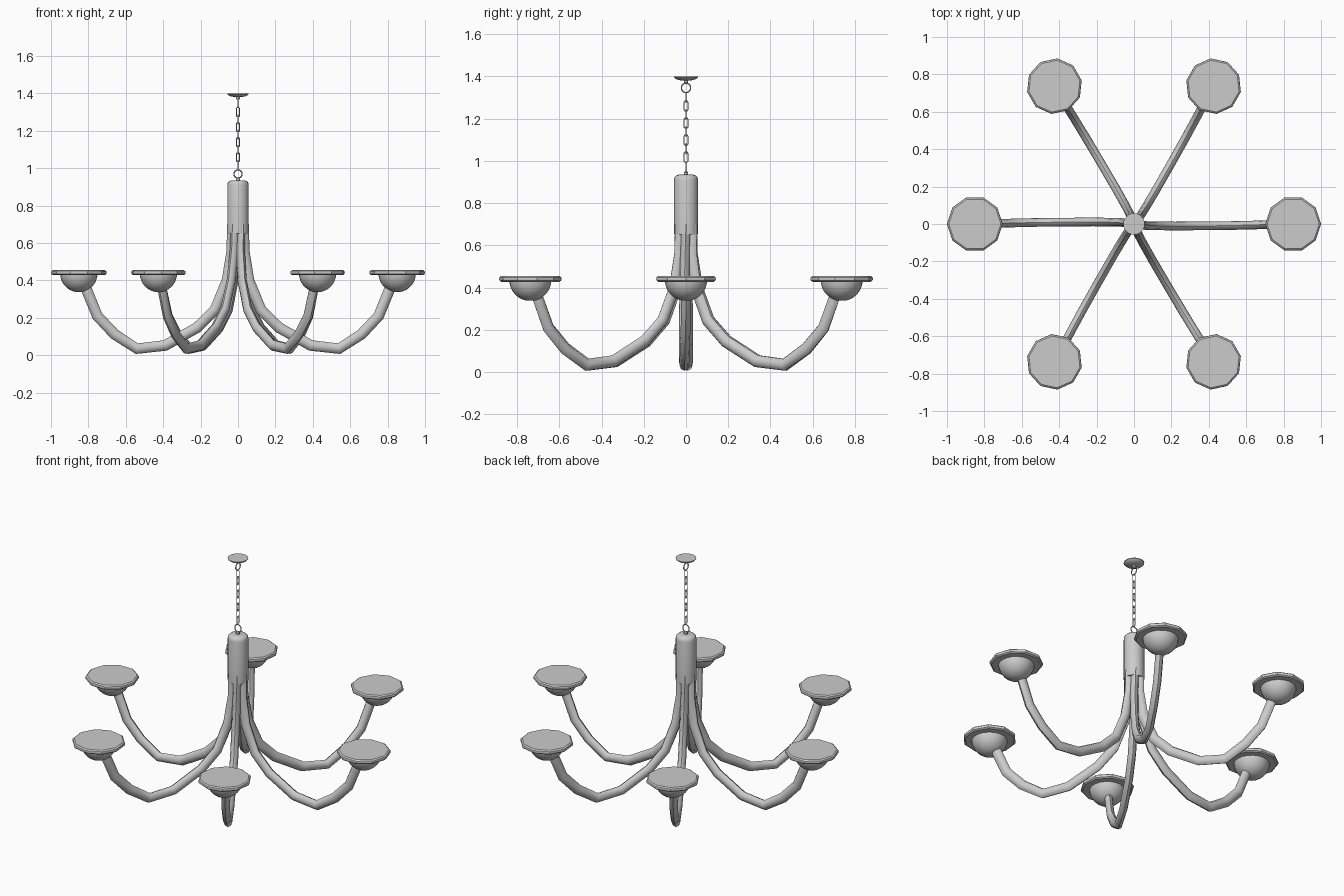
import bpy, bmesh
from math import sin, cos, pi, radians
from mathutils import Vector, Matrix

if "Cube" in bpy.data.objects:
    bpy.data.objects.remove(bpy.data.objects["Cube"])


def finish(name, bm, angle=40):
    bmesh.ops.recalc_face_normals(bm, faces=bm.faces)
    me = bpy.data.meshes.new(name)
    bm.to_mesh(me)
    bm.free()
    ob = bpy.data.objects.new(name, me)
    bpy.context.collection.objects.link(ob)
    bpy.ops.object.select_all(action='DESELECT')
    ob.select_set(True)
    bpy.context.view_layer.objects.active = ob
    bpy.ops.object.shade_smooth_by_angle(angle=radians(angle))
    return ob


def skin(name, rings, closed=False, angle=40):
    """Join equal-sized rings of points into a tube."""
    bm = bmesh.new()
    vs = [[bm.verts.new(p) for p in ring] for ring in rings]
    n, m = len(vs[0]), len(vs)
    for i in range(m if closed else m - 1):
        a, b = vs[i], vs[(i + 1) % m]
        for j in range(n):
            k = (j + 1) % n
            bm.faces.new((a[j], a[k], b[k], b[j]))
    if not closed:
        bm.faces.new(vs[0])
        bm.faces.new(vs[-1])
    return finish(name, bm, angle)


def lathe(name, profile, sides, angle=40):
    return skin(name, [[(r * cos(2 * pi * j / sides), r * sin(2 * pi * j / sides), z)
                        for j in range(sides)] for r, z in profile], angle=angle)


def link(name, z, half_w, half_h, thick, turned):
    """Closed stadium-shaped ring in the XZ plane, or YZ when turned."""
    rings = []
    for i in range(16):
        a = 2 * pi * (i + 0.5) / 16
        d = Vector((cos(a), 0, sin(a)))
        c = d * half_w
        c.z += (half_h - half_w) * (1 if sin(a) > 0 else -1)
        rings.append([c + d * thick * cos(t) + Vector((0, thick * sin(t), 0))
                      for t in (2 * pi * k / 6 for k in range(6))])
    ob = skin(name, rings, closed=True, angle=70)
    ob.location.z = z
    ob.rotation_euler.z = pi / 2 if turned else 0


# central column with a rounded top
lathe("column", [(0.057, 0.652), (0.057, 0.91), (0.054, 0.923), (0.046, 0.931),
                 (0.034, 0.935)], 24)
lathe("column_knob", [(0.010, 0.933), (0.010, 0.945), (0.005, 0.950)], 12)

# ceiling canopy
lathe("canopy", [(0.012, 1.380), (0.035, 1.383), (0.050, 1.389), (0.057, 1.396),
                 (0.057, 1.40)], 24)
lathe("canopy_knob", [(0.005, 1.366), (0.010, 1.371), (0.010, 1.382)], 12)

# hanging chain with a larger ring at each end
link("lower_ring", 0.969, 0.022, 0.022, 0.0032, False)
link("upper_ring", 1.346, 0.022, 0.022, 0.0032, True)
for i in range(8):
    link(f"chain_link_{i + 1}", 1.018 + i * 0.0403, 0.009, 0.025, 0.0025, i % 2 == 0)

# six arms, each ending in a bowl and a ten-sided drip plate
path = [(0.030, 0.70), (0.032, 0.56), (0.058, 0.40), (0.122, 0.245), (0.22, 0.147),
        (0.39, 0.052), (0.54, 0.035), (0.66, 0.112), (0.752, 0.21), (0.806, 0.342),
        (0.828, 0.40)]
shift = [0, -0.004, -0.008, -0.010, -0.011, -0.010, -0.008, -0.005, -0.002, 0, 0]
pts = [Vector((r, s, z)) for (r, z), s in zip(path, shift)]
bowl = [(0.1 * cos(a), 0.437 - 0.1 * sin(a)) for a in (radians(10 * i) for i in range(9))]
plate = [(0.06, 0.428), (0.139, 0.428), (0.147, 0.434), (0.149, 0.441),
         (0.147, 0.449), (0.139, 0.455)]
side = Vector((0, 1, 0))
for i in range(6):
    turn = Matrix.Rotation(i * pi / 3, 4, 'Z')
    rings = []
    for k, p in enumerate(pts):
        t = (pts[min(k + 1, len(pts) - 1)] - pts[max(k - 1, 0)]).normalized()
        nrm = side.cross(t).normalized()
        rings.append([p + nrm * 0.029 * cos(a) + side * 0.023 * sin(a)
                      for a in (2 * pi * j / 8 for j in range(8))])
    parts = [skin(f"arm_{i + 1}", rings, angle=50)]
    for nm, prof, sides in (("bowl", bowl, 20), ("drip_plate", plate, 10)):
        ob = lathe(f"{nm}_{i + 1}", prof, sides, angle=30)
        ob.data.transform(Matrix.Translation((0.851, 0, 0)))
        parts.append(ob)
    for ob in parts:
        ob.matrix_world = turn
